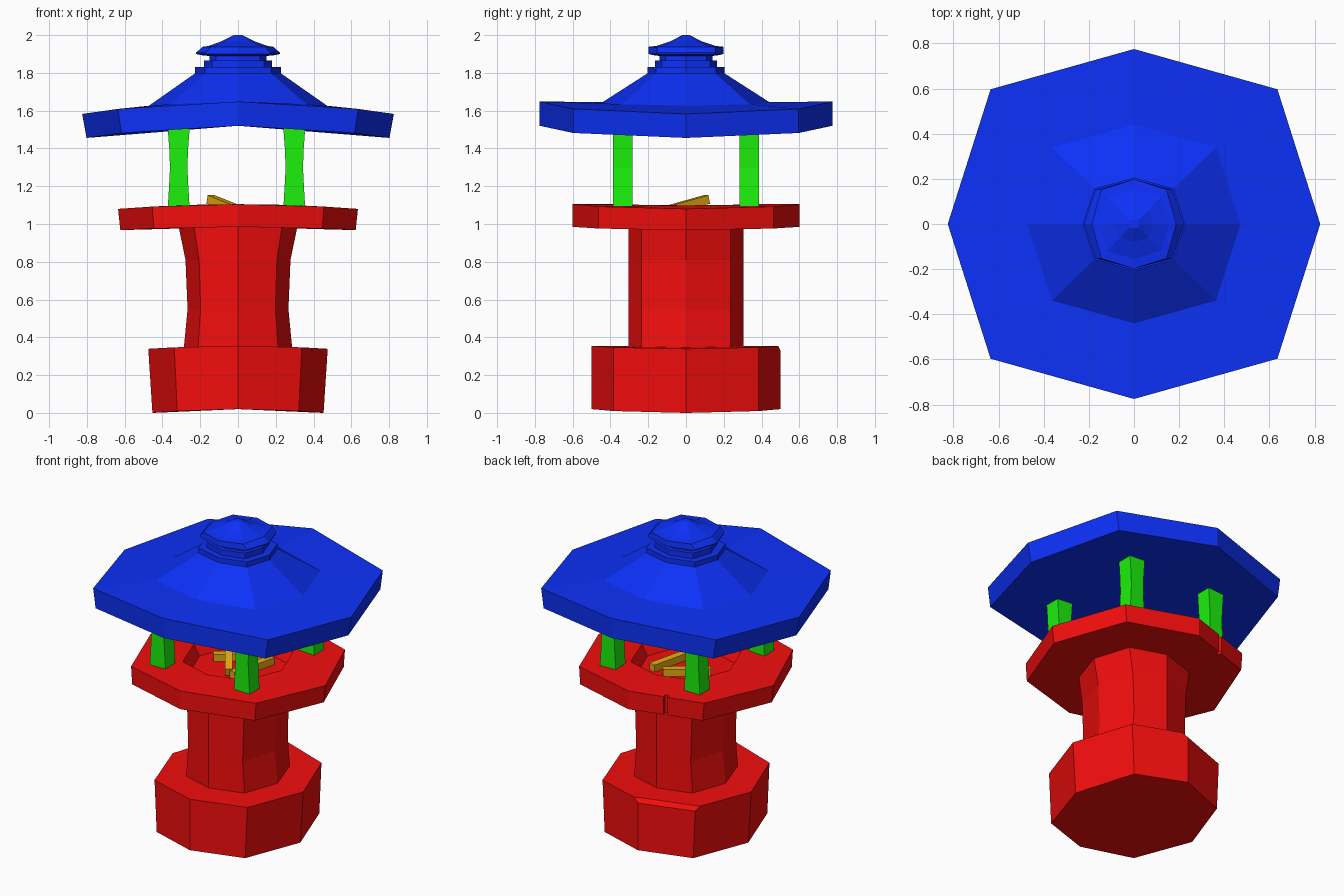
import bpy, bmesh
from mathutils import Vector

if "Cube" in bpy.data.objects:
    bpy.data.objects.remove(bpy.data.objects["Cube"])


def material(name, color):
    m = bpy.data.materials.new(name)
    m.diffuse_color = color
    m.use_nodes = True
    m.node_tree.nodes["Principled BSDF"].inputs["Base Color"].default_value = m.diffuse_color
    return m


RED = material("red", (0.9, 0.004, 0.004, 1))
GREEN = material("green", (0.012, 0.88, 0.004, 1))
BLUE = material("blue", (0.004, 0.03, 0.95, 1))
GOLD = material("gold", (0.8, 0.42, 0.005, 1))


def finish(name, bm, mat):
    me = bpy.data.meshes.new(name)
    bm.to_mesh(me)
    bm.free()
    ob = bpy.data.objects.new(name, me)
    bpy.context.collection.objects.link(ob)
    me.materials.append(mat)
    return ob


def loft(name, rings, mat):
    """Skin a stack of rings and close both ends with fans to a pole."""
    bm = bmesh.new()
    vs = [[bm.verts.new(p) for p in ring] for ring in rings]
    n = len(vs[0])
    for a, b in zip(vs, vs[1:]):
        for i in range(n):
            j = (i + 1) % n
            bm.faces.new((a[i], a[j], b[j], b[i]))
    for ring in (vs[0], vs[-1]):
        bmesh.ops.poke(bm, faces=[bm.faces.new(ring)])
    bmesh.ops.recalc_face_normals(bm, faces=bm.faces)
    return finish(name, bm, mat)


def octagon(rx, ry, z, bend=0.0, dx=0.77, dy=0.77):
    """Squarish octagon whose sides sag away from the x = 0 line."""
    pts = [(1, 0), (dx, dy), (0, 1), (-dx, dy), (-1, 0), (-dx, -dy), (0, -1), (dx, -dy)]
    return [(rx * x, ry * y, z - bend * (rx * x) ** 2) for x, y in pts]


def turned(name, profile, mat, dx=0.77):
    ob = loft(name, [octagon(*p, dx=dx) for p in profile], mat)
    # put end poles on the bend's crest
    ob.data.vertices[len(profile) * 8].co.z = profile[0][2]
    ob.data.vertices[len(profile) * 8 + 1].co.z = profile[-1][2]
    return ob


# Base block with one chipped top edge at the back
base = turned("base", [(0.453, 0.5, 0.02, 0.098), (0.475, 0.5, 0.355, 0.07)], RED, 0.71)
bm = bmesh.new()
bm.from_mesh(base.data)
chip = [e for e in bm.edges if all(v.co.z > 0.3 and v.co.x < 0.1 and v.co.y > 0.3 for v in e.verts)]
bmesh.ops.bevel(bm, geom=chip, offset=0.025, segments=1, affect='EDGES')
bm.to_mesh(base.data)
bm.free()

# Waisted column
turned("column", [(0.288, 0.305, 0.33), (0.267, 0.305, 0.55),
                  (0.278, 0.305, 0.81), (0.315, 0.305, 0.99)], RED, 0.74)

# Deck with sunken fire bowl
deck = turned("deck", [(0.623, 0.6, 0.985, 0.045), (0.635, 0.6, 1.105, 0.062),
                       (0.32, 0.32, 1.105, 0.062), (0.28, 0.28, 1.03)], RED, 0.715)

# Small notch cut in the deck rim
bpy.ops.mesh.primitive_cube_add(size=1, location=(-0.225, 0.535, 1.04), rotation=(0, 0, 0.29))
cutter = bpy.context.object
cutter.name = "notch_cutter"
cutter.scale = (0.025, 0.06, 0.4)
cutter.hide_render = True
mod = deck.modifiers.new("notch", 'BOOLEAN')
mod.operation = 'DIFFERENCE'
mod.solver = 'EXACT'
mod.object = cutter
bpy.context.view_layer.objects.active = deck
bpy.ops.object.modifier_apply(modifier="notch")
bpy.data.objects.remove(cutter)

# Four pinched posts
for sx, side in ((-1, "left"), (1, "right")):
    for sy, end in ((-1, "front"), (1, "back")):
        cx, cy = 0.306 * sx - 0.008, 0.335 * sy
        rings = []
        for z, h in ((1.08, 0.058), (1.2, 0.051), (1.3, 0.046), (1.4, 0.05), (1.508, 0.058)):
            rings.append([(cx + h * a, cy + 0.051 * b, z)
                          for a, b in ((-1, -1), (1, -1), (1, 1), (-1, 1))])
        loft(f"{end}_{side}_post", rings, GREEN)


# Firewood lying in the bowl
def log(name, a, b, w=0.046):
    a, b = Vector(a), Vector(b)
    bm = bmesh.new()
    bmesh.ops.create_cube(bm, size=1)
    ob = finish(name, bm, GOLD)
    ob.location = (a + b) / 2
    ob.rotation_euler = (b - a).to_track_quat('X', 'Z').to_euler()
    ob.scale = ((b - a).length, w, w)


log("log_leaning", (-0.145, 0.11, 1.13), (0.03, -0.14, 1.06))
log("log_right", (0.135, 0.16, 1.055), (0.06, -0.15, 1.055))
log("log_back", (0.05, 0.17, 1.055), (-0.18, 0.0, 1.055))

# Roof: sagging slab, cone and stepped finial
turned("roof", [(0.802, 0.775, 1.52, 0.1), (0.825, 0.775, 1.648, 0.096),
                (0.472, 0.44, 1.646, 0.09), (0.228, 0.205, 1.797),
                (0.228, 0.205, 1.83), (0.18, 0.165, 1.83),
                (0.18, 0.165, 1.866)], BLUE)
turned("finial", [(0.15, 0.14, 1.86), (0.15, 0.14, 1.89), (0.185, 0.165, 1.892),
                  (0.222, 0.198, 1.9), (0.222, 0.198, 1.907),
                  (0.187, 0.198, 1.938), (0.155, 0.155, 1.943),
                  (0.085, 0.08, 1.968), (0.022, 0.02, 2.0)], BLUE)
